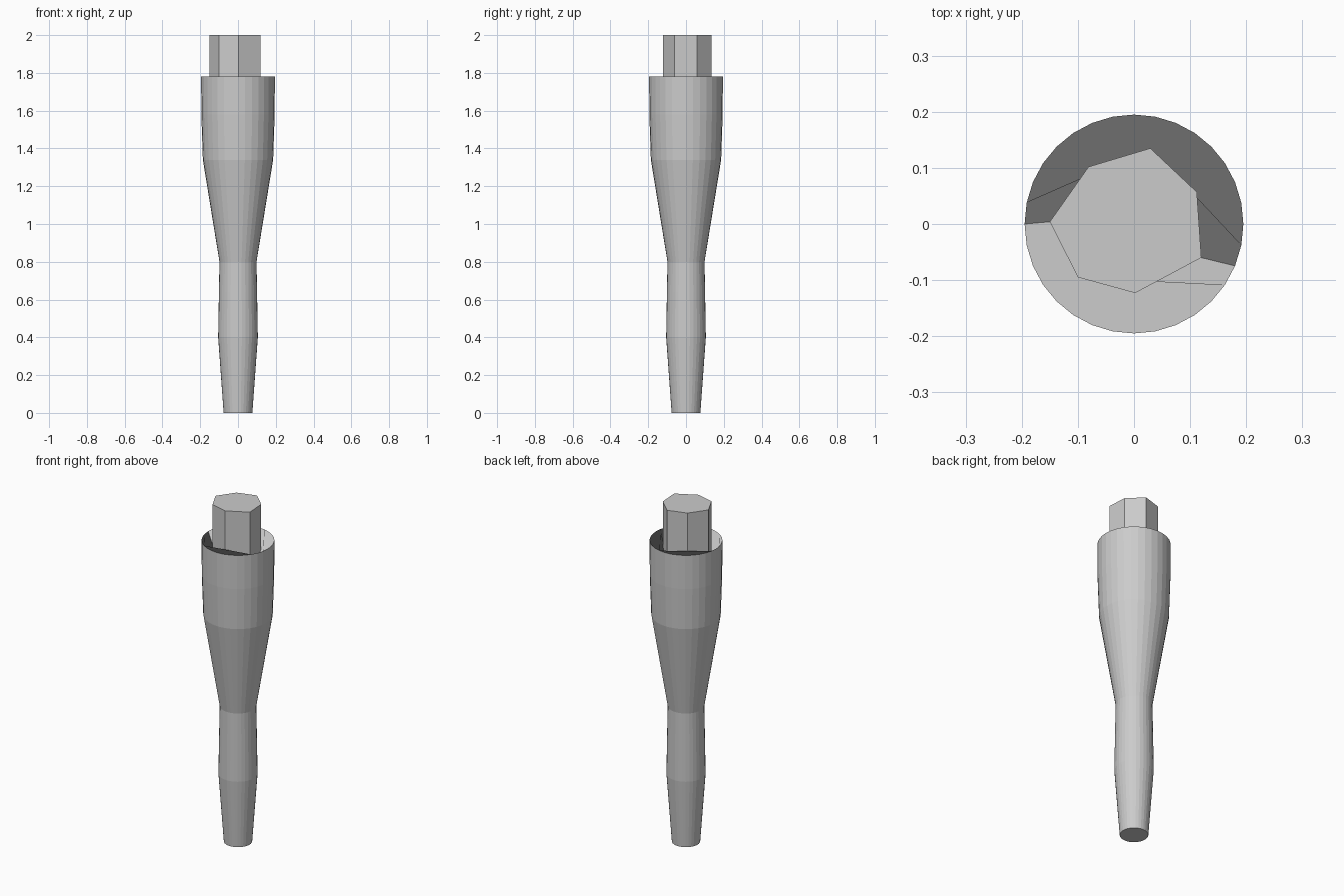
import bpy, bmesh, math

if "Cube" in bpy.data.objects:
    bpy.data.objects.remove(bpy.data.objects["Cube"])

SIDES = 32
# (height, radius) profile of the turned shaft
PROFILE = [(0, .076), (.40, .105), (.64, .101), (.80, .098),
           (1.34, .186), (1.58, .194), (1.78, .195)]
# irregular seven-sided core, counter-clockwise from the right
CORE = [(.112, .057), (.029, .135), (-.081, .102), (-.15, .004),
        (-.10, -.095), (.002, -.123), (.12, -.06)]
CORE_BASE, CORE_TOP = 1.66, 2.0

bm = bmesh.new()


def ring(points, z):
    return [bm.verts.new((x, y, z)) for x, y in points]


def circle(r):
    return [(r * math.cos(2 * math.pi * i / SIDES),
             r * math.sin(2 * math.pi * i / SIDES)) for i in range(SIDES)]


def bridge(low, high):
    n = len(low)
    for i in range(n):
        j = (i + 1) % n
        bm.faces.new((low[i], low[j], high[j], high[i]))


# shaft
rings = [ring(circle(r), z) for z, r in PROFILE]
for low, high in zip(rings, rings[1:]):
    bridge(low, high)
bm.faces.new(rings[0][::-1])

# core standing in the open cup
base, top = ring(CORE, CORE_BASE), ring(CORE, CORE_TOP)
bridge(base, top)
bm.faces.new(top)

# two large sloping faces joining the rim to the sunken core base
rim = rings[-1]
bm.faces.new(rim[30:] + rim[:17] + [base[i] for i in (3, 2, 1, 0, 6)])
bm.faces.new(rim[16:31] + [base[i] for i in (6, 5, 4, 3)])

mesh = bpy.data.meshes.new("torch")
bm.to_mesh(mesh)
bm.free()
bpy.context.collection.objects.link(bpy.data.objects.new("torch", mesh))
